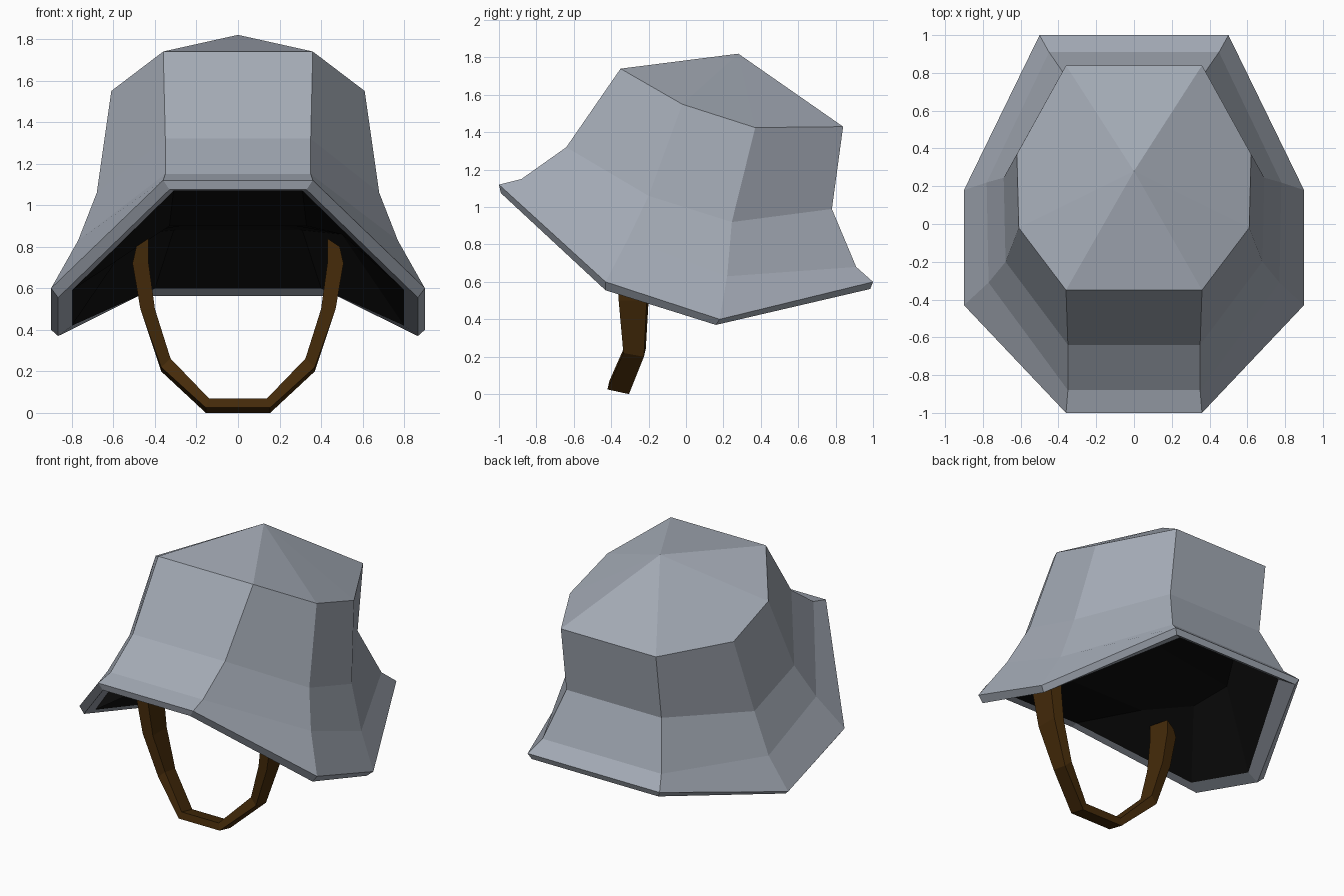
import bpy, bmesh

if "Cube" in bpy.data.objects:
    bpy.data.objects.remove(bpy.data.objects["Cube"])


def material(name, rgb):
    m = bpy.data.materials.new(name)
    m.diffuse_color = (*rgb, 1)
    m.use_nodes = True
    m.node_tree.nodes["Principled BSDF"].inputs["Base Color"].default_value = m.diffuse_color
    return m


def finish(bm, name, mats):
    bmesh.ops.recalc_face_normals(bm, faces=bm.faces)
    me = bpy.data.meshes.new(name)
    bm.to_mesh(me)
    bm.free()
    for m in mats:
        me.materials.append(m)
    ob = bpy.data.objects.new(name, me)
    bpy.context.collection.objects.link(ob)
    return ob


def bridge(bm, a, b, mat=0):
    n = len(a)
    for i in range(n):
        j = (i + 1) % n
        bm.faces.new((a[i], a[j], b[j], b[i])).material_index = mat


steel = material("steel grey", (0.365, 0.40, 0.46))
dark = material("black lining", (0.005, 0.005, 0.005))
leather = material("brown leather", (0.060, 0.024, 0.003))

# Helmet shell: four corner profiles on the right side, crown to brim edge,
# then under the lip and up to the shallow lining
front = [(.36, -.35, 1.74), (.35, -.64, 1.32), (.35, -.88, 1.15), (.36, -1, 1.12),
         (.33, -.99, 1.075), (.31, -.93, 1.07), (.33, -.32, .90)]
temple = [(.61, -.02, 1.55), (.68, -.20, 1.06), (.77, -.31, .83), (.90, -.43, .60),
          (.866, -.43, .555), (.80, -.40, .59), (.50, -.02, .86)]
side = [(.62, .37, 1.425), (.69, .245, .92), (.78, .22, .63), (.90, .18, .40),
        (.866, .16, .37), (.80, .15, .42), (.50, .30, .86)]
back = [(.36, .84, 1.43), (.36, .78, .99), (.45, .91, .68), (.50, 1, .60),
        (.48, .985, .562), (.40, .92, .60), (.31, .60, .88)]

bm = bmesh.new()
rings = []
for row in zip(front, temple, side, back):
    full = list(row) + [(-x, y, z) for x, y, z in reversed(row)]
    rings.append([bm.verts.new(p) for p in full])
for k in range(len(rings) - 1):
    bridge(bm, rings[k], rings[k + 1], 1 if k >= 5 else 0)

# Peaks of the outer crown and of the lining
for ring, z, mat in ((rings[0], 1.82, 0), (rings[-1], .95, 1)):
    peak = bm.verts.new((0, .28, z))
    for i in range(8):
        bm.faces.new((ring[i], ring[(i + 1) % 8], peak)).material_index = mat
finish(bm, "helmet_shell", [steel, dark])

# Chin strap: outer x, z, inner x, z, front y, back y, drop of the back edge
stations = [(.155, .025, .14, .07, -.42, -.305, .025),
            (.37, .22, .325, .262, -.335, -.225, .02),
            (.47, .50, .40, .50, -.36, -.21, 0),
            (.508, .72, .43, .72, -.37, -.20, 0),
            (.49, .80, .43, .84, -.37, -.20, .03)]
bm = bmesh.new()
loops = []
for s, order in ((-1, stations[::-1]), (1, stations)):
    for xo, zo, xi, zi, yf, yb, d in order:
        loops.append([bm.verts.new(p) for p in (
            (s * xo, yf, zo), (s * xo, yb, zo - d),
            (s * xi, yb + .01, zi - d), (s * xi, yf + .01, zi))])
for a, b in zip(loops, loops[1:]):
    bridge(bm, a, b)
bm.faces.new(loops[0])
bm.faces.new(loops[-1])
finish(bm, "chin_strap", [leather])
